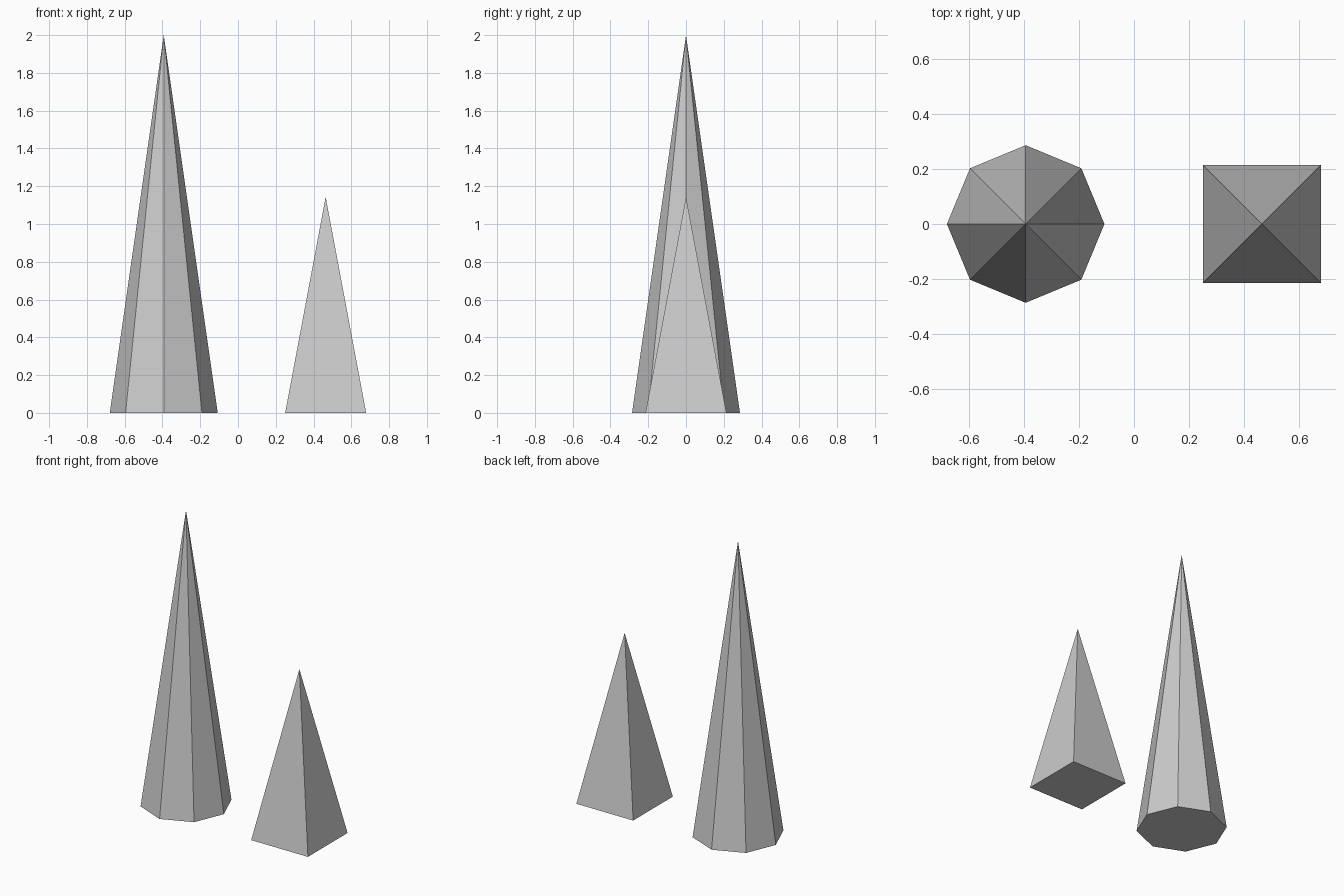
import bpy
from math import pi, sqrt

if "Cube" in bpy.data.objects:
    bpy.data.objects.remove(bpy.data.objects["Cube"])


def spire(name, sides, radius, height, x, turn=0.0):
    """Flat-faced pyramid with a closed base standing on z = 0."""
    bpy.ops.mesh.primitive_cone_add(vertices=sides, radius1=radius, radius2=0,
                                    depth=height, location=(x, 0, height / 2),
                                    rotation=(0, 0, turn))
    bpy.context.object.name = name


# Tall eight-sided spire on the left, corners on the axes
spire("tall_octagonal_spire", 8, 0.2857, 2.0, -0.393)

# Short square pyramid on the right, sides parallel to the axes
spire("short_square_spire", 4, 0.2143 * sqrt(2), 1.143, 0.464, pi / 4)
